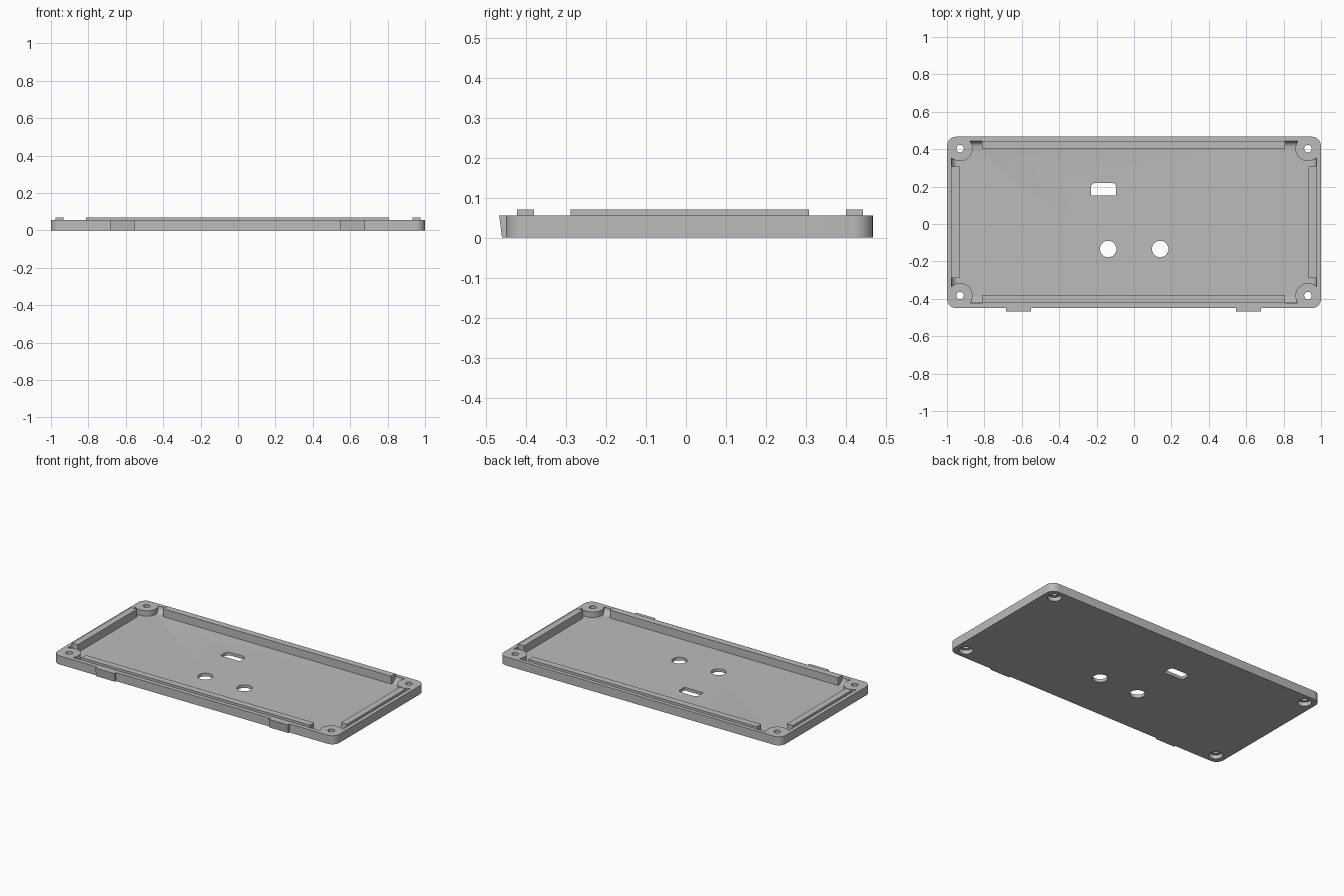
import bpy, bmesh, math

cube = bpy.data.objects.get("Cube")
if cube:
    bpy.data.objects.remove(cube, do_unlink=True)

grey = bpy.data.materials.new("plain_grey")
grey.use_nodes = True
GREY = (0.5, 0.5, 0.5, 1)
grey.diffuse_color = GREY
grey.node_tree.nodes["Principled BSDF"].inputs["Base Color"].default_value = GREY

RIM, FLOOR, LIP_TOP = 0.055, 0.02, 0.07
FRONT, BACK = -0.45, 0.467                  # outer walls
IN_X, IN_FRONT, IN_BACK = 0.976, -0.423, 0.443   # inner walls
LIP = 0.043
SCREWS = [(x, y) for x in (-0.93, 0.93) for y in (-0.383, 0.403)]


def finish(name, bm):
    bmesh.ops.recalc_face_normals(bm, faces=bm.faces[:])
    mesh = bpy.data.meshes.new(name)
    bm.to_mesh(mesh)
    bm.free()
    mesh.materials.append(grey)
    ob = bpy.data.objects.new(name, mesh)
    bpy.context.collection.objects.link(ob)
    return ob


def prism(name, outline, z0, z1, bottom_fillet=0):
    """Extrude an outline upwards, optionally rounding its lower edges."""
    bm = bmesh.new()
    base = bm.faces.new([bm.verts.new((x, y, z0)) for x, y in outline])
    up = bmesh.ops.extrude_face_region(bm, geom=[base], use_keep_orig=True)
    for v in up["geom"]:
        if isinstance(v, bmesh.types.BMVert):
            v.co.z = z1
    bmesh.ops.recalc_face_normals(bm, faces=bm.faces[:])
    if bottom_fillet:
        low = [e for e in bm.edges if all(v.co.z < z0 + 1e-5 for v in e.verts)]
        bmesh.ops.bevel(bm, geom=low, offset=bottom_fillet, segments=6,
                        profile=0.5, affect='EDGES')
    return finish(name, bm)


def rounded(x0, x1, y0, y1, radii, steps=8):
    """Rectangle outline; radii run from the back +x corner counterclockwise."""
    points = []
    corners = [(x1, y1, -1, -1), (x0, y1, 1, -1), (x0, y0, 1, 1), (x1, y0, -1, 1)]
    for i, ((x, y, sx, sy), r) in enumerate(zip(corners, radii)):
        if r == 0:
            points.append((x, y))
            continue
        for k in range(steps + 1):
            a = math.pi / 2 * (i + k / steps)
            points.append((x + sx * r + r * math.cos(a), y + sy * r + r * math.sin(a)))
    return points


def box(name, x0, x1, y0, y1, z0, z1):
    return prism(name, rounded(x0, x1, y0, y1, [0] * 4), z0, z1)


def cylinder(name, x, y, r, z0, z1):
    ring = [(x + r * math.cos(math.tau * i / 40), y + r * math.sin(math.tau * i / 40))
            for i in range(40)]
    return prism(name, ring, z0, z1)


def cut(target, cutters):
    """Subtract the cutters and discard them."""
    for c in cutters:
        c.hide_render = True
        mod = target.modifiers.new("cut", 'BOOLEAN')
        mod.operation, mod.solver, mod.object = 'DIFFERENCE', 'EXACT', c
    graph = bpy.context.evaluated_depsgraph_get()
    mesh = bpy.data.meshes.new_from_object(target.evaluated_get(graph))
    target.modifiers.clear()
    target.data = mesh
    for c in cutters:
        bpy.data.objects.remove(c, do_unlink=True)


# Cavity with coved floor edges, leaving the round screw bosses standing
cavity = prism("cavity", rounded(-IN_X, IN_X, IN_FRONT, IN_BACK, [0] * 4),
               FLOOR, 0.1, bottom_fillet=0.034)
cut(cavity, [cylinder("boss", x, y, 0.067, -0.1, 0.2) for x, y in SCREWS])

# Tray
tray = prism("tray", rounded(-1, 1, FRONT, BACK, [0.05] * 4), 0, RIM)
cutters = [cavity]
for x, y in SCREWS:
    cutters.append(cylinder("screw_hole", x, y, 0.02, -0.1, 0.2))
    cutters.append(cylinder("counterbore", x, y, 0.04, -0.1, 0.025))
for x in (-0.138, 0.14):
    cutters.append(cylinder("round_hole", x, -0.134, 0.044, -0.1, 0.2))
cutters.append(prism("slot", rounded(-0.23, -0.095, 0.152, 0.22, [0.025, 0.025, 0, 0]),
                     -0.1, 0.2))
cut(tray, cutters)

# Raised locating lips inside the walls
lip_z = (FLOOR - 0.005, LIP_TOP)
parts = [
    tray,
    box("back_lip", -0.813, 0.807, IN_BACK - LIP, IN_BACK, *lip_z),
    box("front_lip", -0.813, 0.807, IN_FRONT, IN_FRONT + LIP, *lip_z),
    box("right_lip", -IN_X, -IN_X + LIP, -0.289, 0.308, *lip_z),
    box("left_lip", IN_X - LIP, IN_X, -0.289, 0.308, *lip_z),
]

# Tapered front tabs, narrower at the base
for side, x0 in (("right", -0.685), ("left", 0.545)):
    tab = box(side + "_front_tab", x0, x0 + 0.135, -0.467, FRONT + 0.01, 0, RIM)
    for v in tab.data.vertices:
        if v.co.z < 0.01 and v.co.y < FRONT:
            v.co.y = -0.46
    parts.append(tab)

# Smooth round walls, keep edges sharp
bpy.ops.object.select_all(action='DESELECT')
for ob in parts:
    ob.select_set(True)
bpy.context.view_layer.objects.active = tray
bpy.ops.object.shade_smooth_by_angle(angle=math.radians(30))
